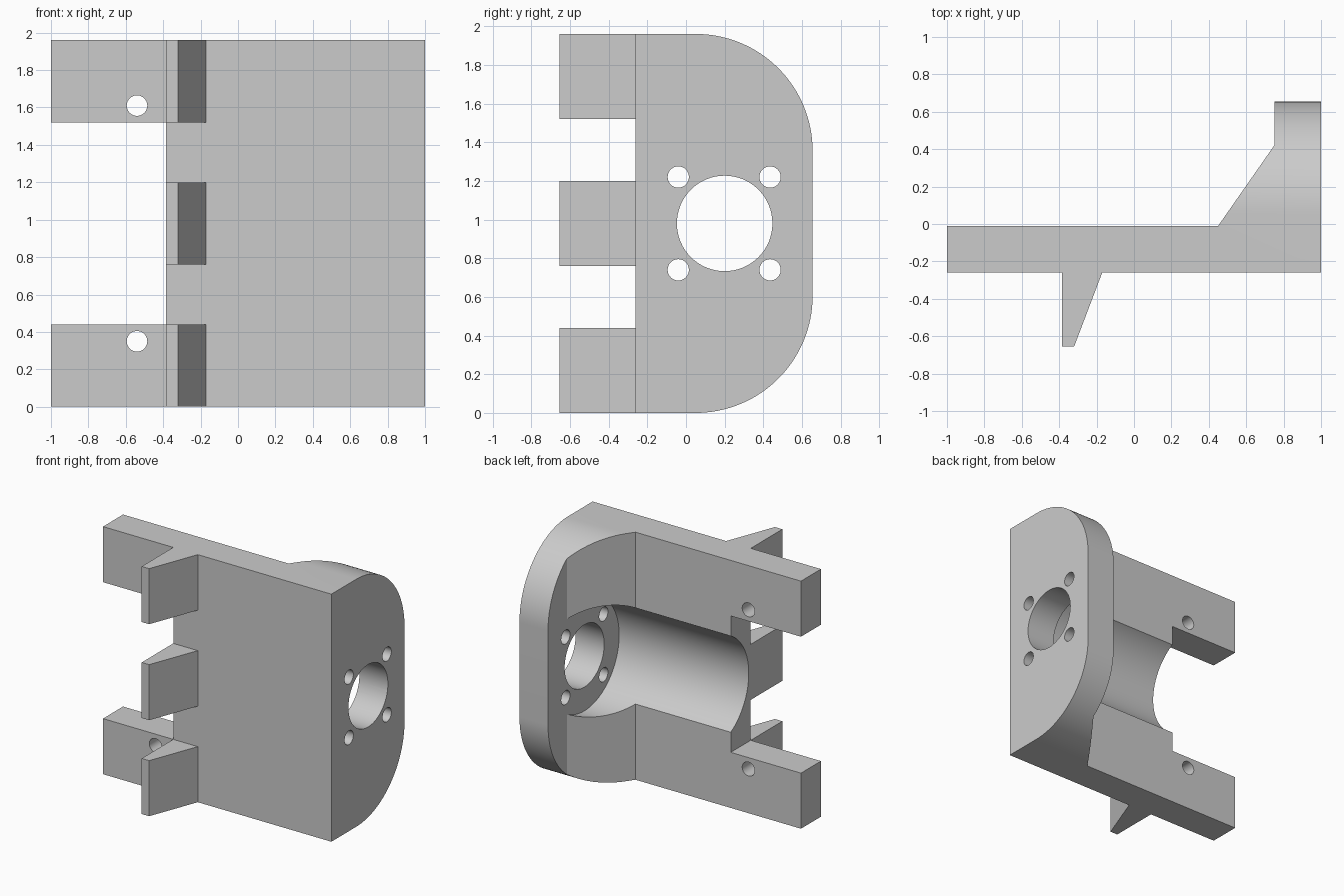
import bpy, bmesh
from math import sin, cos, pi, radians
from mathutils import Vector

cube = bpy.data.objects.get("Cube")
if cube:
    bpy.data.objects.remove(cube, do_unlink=True)

grey = bpy.data.materials.new("plain grey")
grey.use_nodes = True
grey.diffuse_color = (0.6, 0.6, 0.6, 1)
grey.node_tree.nodes["Principled BSDF"].inputs["Base Color"].default_value = (0.6, 0.6, 0.6, 1)

H = 1.96                      # overall height
MID = H / 2
FRONT, BACK, DEEP = -0.26, -0.01, 0.655
AXIS_Y = 0.2                  # motor axis


def prism(name, outline, axis, a, b):
    """Extrude a 2D outline along x (outline is y,z), y (x,z) or z (x,y)."""
    place = {"x": lambda p, d: (d, p[0], p[1]),
             "y": lambda p, d: (p[0], d, p[1]),
             "z": lambda p, d: (p[0], p[1], d)}[axis]
    bm = bmesh.new()
    face = bm.faces.new([bm.verts.new(place(p, a)) for p in outline])
    new = bmesh.ops.extrude_face_region(bm, geom=[face])["geom"]
    bmesh.ops.translate(bm, verts=[v for v in new if isinstance(v, bmesh.types.BMVert)],
                        vec=Vector(place((0, 0), b - a)))
    bmesh.ops.recalc_face_normals(bm, faces=bm.faces)
    mesh = bpy.data.meshes.new(name)
    bm.to_mesh(mesh)
    bm.free()
    mesh.materials.append(grey)
    obj = bpy.data.objects.new(name, mesh)
    bpy.context.collection.objects.link(obj)
    return obj


def arc(cx, cy, r, start, end, n):
    return [(cx + r * cos(start + (end - start) * i / n),
             cy + r * sin(start + (end - start) * i / n)) for i in range(n + 1)]


def circle(cx, cy, r, n=48):
    return arc(cx, cy, r, 0, 2 * pi, n)[:-1]


def rect(x0, y0, x1, y1):
    return [(x0, y0), (x1, y0), (x1, y1), (x0, y1)]


def boolean(target, cutter, operation="DIFFERENCE"):
    cutter.hide_render = True
    mod = target.modifiers.new("cut", "BOOLEAN")
    mod.operation, mod.solver, mod.object = operation, "EXACT", cutter
    bpy.context.view_layer.objects.active = target
    bpy.ops.object.modifier_apply(modifier=mod.name)
    bpy.data.objects.remove(cutter, do_unlink=True)


# Plate, gusset and flange share one plan outline
plan = [(-1, FRONT), (1, FRONT), (1, DEEP + 0.1), (0.75, DEEP + 0.1),
        (0.75, 0.42), (0.45, BACK), (-1, BACK)]
bracket = prism("bracket_body", plan, "z", -0.1, H + 0.1)

# Rounded side outline trims the flange and gusset
R = 0.605
side = ([(-0.4, 0)] + arc(DEEP - R, R, R, -pi / 2, 0, 32)
        + arc(DEEP - R, H - R, R, 0, pi / 2, 32) + [(-0.4, H)])
boolean(bracket, prism("side_trim", side, "x", -1.1, 1.1), "INTERSECT")

# Open slot between the two arms
boolean(bracket, prism("slot_cutter", rect(-1.2, 0.44, -0.385, H - 0.44), "y", -0.5, 0.5))

# Round motor trough, stopping at the flange
boolean(bracket, prism("trough_cutter", circle(AXIS_Y, MID, 0.435, 96), "x", -1.2, 0.75))

# Shaft hole and four screw holes in the flange
boolean(bracket, prism("shaft_cutter", circle(AXIS_Y, MID, 0.247, 64), "x", 0.6, 1.2))
for dy in (-0.24, 0.235):
    for dz in (-0.24, 0.24):
        boolean(bracket, prism("screw_cutter", circle(AXIS_Y + dy, MID + dz, 0.055, 32),
                               "x", 0.6, 1.2))

# One mounting hole in each arm
for dz in (-0.63, 0.63):
    boolean(bracket, prism("mount_cutter", circle(-0.54, MID + dz, 0.055, 32), "y", -0.5, 0.3))

# Three tapered ribs on the front
rib = [(-0.385, FRONT), (-0.385, -DEEP), (-0.32, -DEEP), (-0.17, FRONT)]
for name, z in (("lower_rib", 0), ("middle_rib", 0.76), ("upper_rib", H - 0.44)):
    prism(name, rib, "z", z, z + 0.44)

# Smooth curved walls, keep the edges crisp
bpy.ops.object.select_all(action="DESELECT")
bracket.select_set(True)
bpy.context.view_layer.objects.active = bracket
bpy.ops.object.shade_smooth_by_angle(angle=radians(25))
